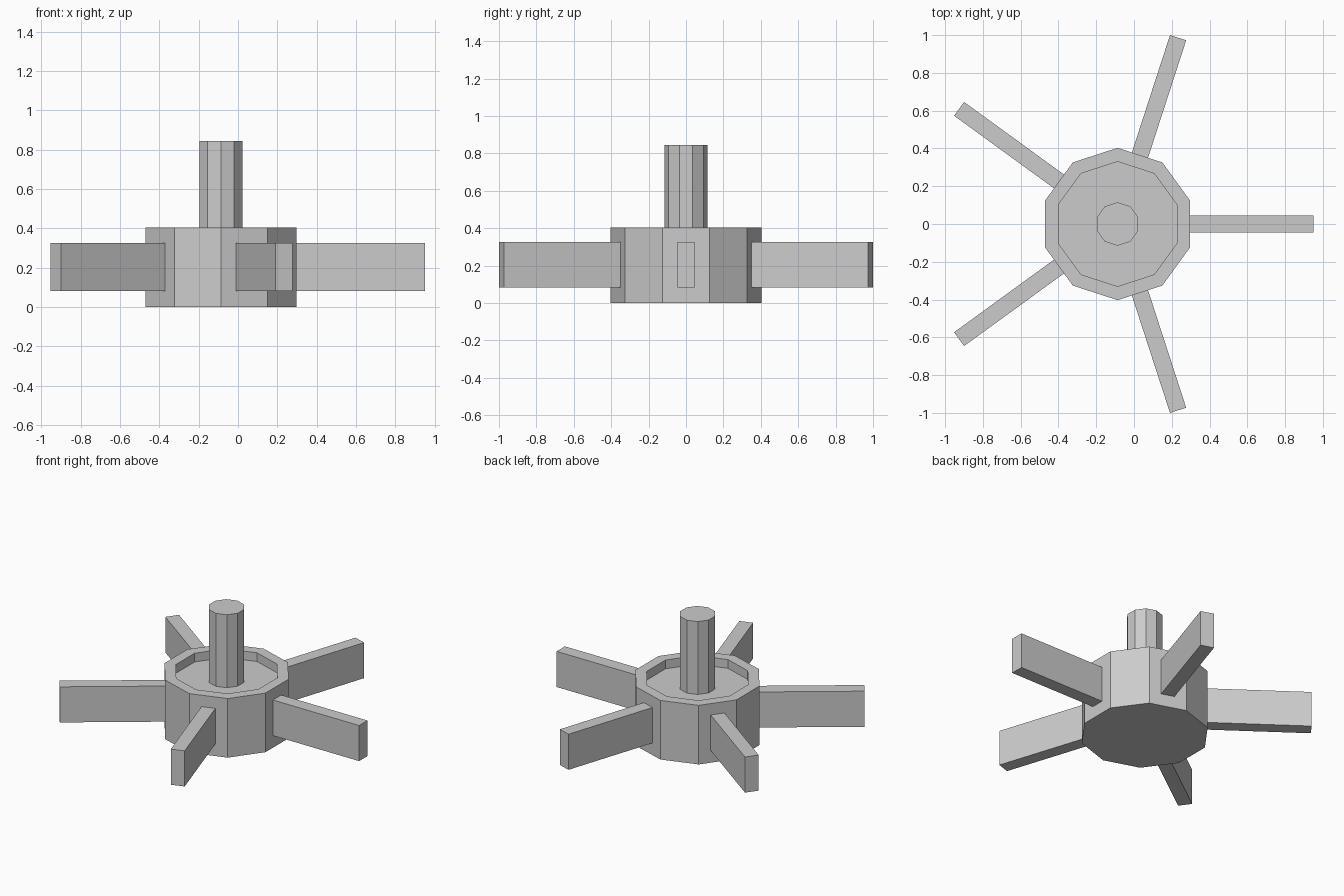
import bpy
import bmesh
from math import pi, tau, cos, sin
from mathutils import Matrix, Vector

cube = bpy.data.objects.get("Cube")
if cube:
    bpy.data.objects.remove(cube, do_unlink=True)

SIDES = 10
SPOKES = 5
AXIS = Vector((-0.087, 0, 0))

grey = bpy.data.materials.new("plain grey")
grey.use_nodes = True
grey.diffuse_color = (0.6, 0.6, 0.6, 1)
grey.node_tree.nodes["Principled BSDF"].inputs["Base Color"].default_value = (0.6, 0.6, 0.6, 1)


def add_object(name, bm):
    bmesh.ops.recalc_face_normals(bm, faces=bm.faces)
    mesh = bpy.data.meshes.new(name)
    bm.to_mesh(mesh)
    bm.free()
    mesh.materials.append(grey)
    obj = bpy.data.objects.new(name, mesh)
    obj.location = AXIS
    bpy.context.collection.objects.link(obj)
    return obj


def turned(name, profile):
    """Flat-sided solid from (radius, height) rings, capped at both ends."""
    bm = bmesh.new()
    rings = []
    for r, z in profile:
        angles = [pi / 2 + tau * i / SIDES for i in range(SIDES)]
        rings.append([bm.verts.new((r * cos(a), r * sin(a), z)) for a in angles])
    for low, high in zip(rings, rings[1:]):
        for i in range(SIDES):
            j = (i + 1) % SIDES
            bm.faces.new((low[i], low[j], high[j], high[i]))
    bm.faces.new(rings[0])
    bm.faces.new(rings[-1])
    return add_object(name, bm)


# Hub with a raised rim around a shallow recess
turned("hub", [(0.403, 0), (0.403, 0.405), (0.33, 0.405), (0.33, 0.345)])

# Upright shaft standing on the recess floor
turned("shaft", [(0.115, 0.34), (0.115, 0.845)])

# Radial spokes, set into the hub wall
INNER, OUTER, WIDTH = 0.34, 1.037, 0.09
BOTTOM, TOP = 0.083, 0.327
for n in range(SPOKES):
    bm = bmesh.new()
    bmesh.ops.create_cube(bm, size=1)
    bmesh.ops.scale(bm, vec=(OUTER - INNER, WIDTH, TOP - BOTTOM), verts=bm.verts)
    bmesh.ops.translate(bm, vec=((INNER + OUTER) / 2, 0, (TOP + BOTTOM) / 2), verts=bm.verts)
    spoke = add_object(f"spoke_{n + 1}", bm)
    spoke.rotation_euler.z = tau * n / SPOKES
